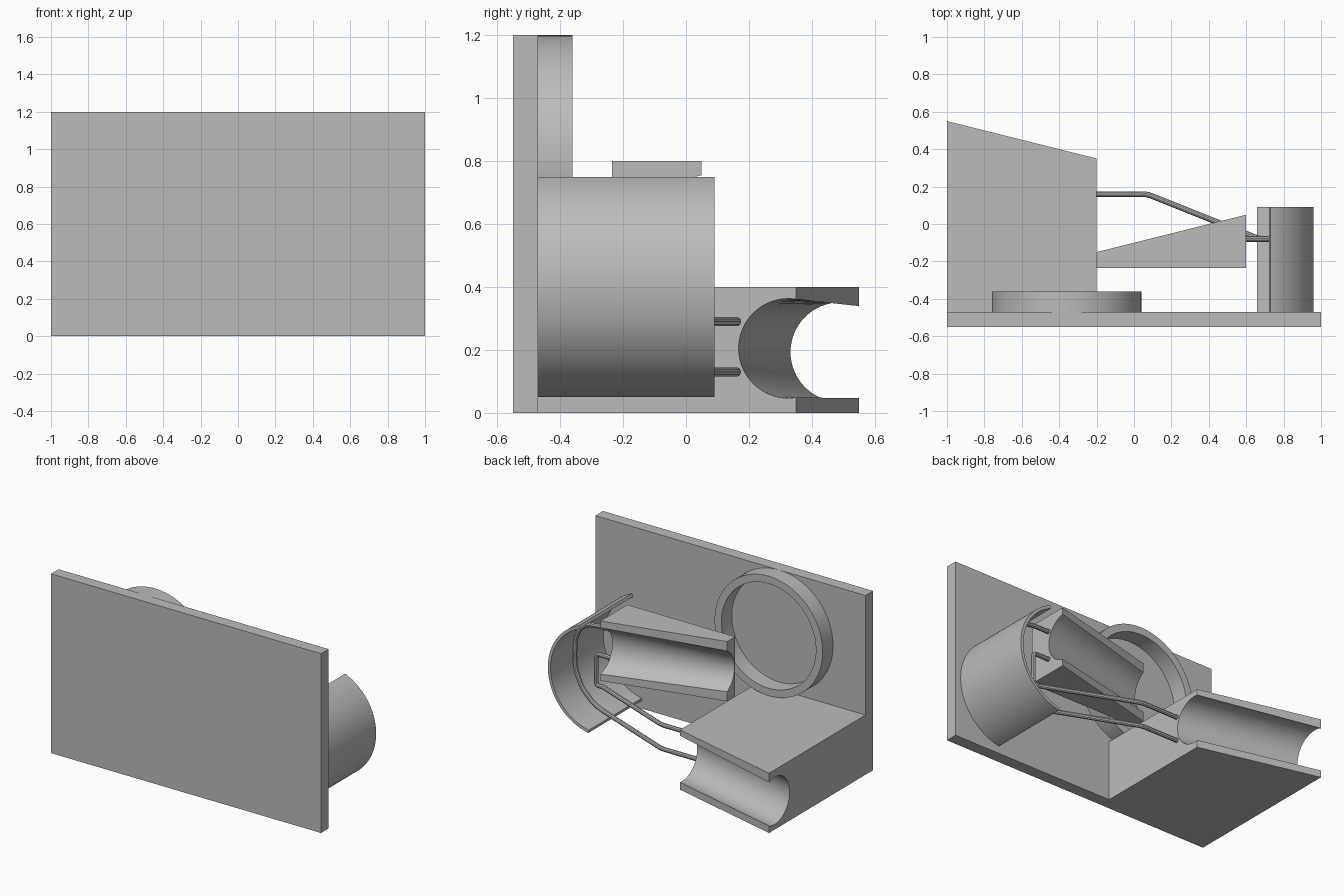
import bpy
import bmesh
from math import sin, cos, acos, atan2, pi
from mathutils import Vector

if "Cube" in bpy.data.objects:
    bpy.data.objects.remove(bpy.data.objects["Cube"])

GREY = (0.5, 0.5, 0.5, 1)
grey = bpy.data.materials.new("plain grey")
grey.use_nodes = True
grey.diffuse_color = GREY
grey.node_tree.nodes["Principled BSDF"].inputs["Base Color"].default_value = GREY


def finish(obj):
    obj.data.materials.append(grey)
    bpy.ops.object.select_all(action="DESELECT")
    obj.select_set(True)
    bpy.context.view_layer.objects.active = obj
    bpy.ops.object.shade_smooth_by_angle()


def loft(name, start, end, ring=False):
    """Join two matching outlines; each is a list of 3D points."""
    bm = bmesh.new()
    a = [bm.verts.new(p) for p in start]
    b = [bm.verts.new(p) for p in end]
    n = len(a)
    for i in range(n):
        j = (i + 1) % n
        bm.faces.new((a[i], a[j], b[j], b[i]))
    if ring:
        # caps of a band are strips between outer and inner outline
        for s in (a, b):
            for i in range(n // 2 - 1):
                bm.faces.new((s[i], s[i + 1], s[n - 2 - i], s[n - 1 - i]))
    else:
        bm.faces.new(a)
        bm.faces.new(b)
    bmesh.ops.recalc_face_normals(bm, faces=bm.faces)
    mesh = bpy.data.meshes.new(name)
    bm.to_mesh(mesh)
    bm.free()
    obj = bpy.data.objects.new(name, mesh)
    bpy.context.collection.objects.link(obj)
    finish(obj)
    return obj


def grooved(x, front, back, low, high, yc, zc, r, steps=40):
    """Rectangular section at x with a round bite out of its back edge."""
    half = acos((yc - back) / r)
    pts = [(x, back, low), (x, front, low), (x, front, high), (x, back, high)]
    for i in range(steps + 1):
        t = half - 2 * half * i / steps
        pts.append((x, yc - r * cos(t), zc + r * sin(t)))
    return pts


def wire(name, points, radius=0.015):
    curve = bpy.data.curves.new(name, "CURVE")
    curve.dimensions = "3D"
    curve.bevel_depth = radius
    curve.bevel_resolution = 3
    curve.use_fill_caps = True
    # round every corner with a short quadratic bend
    pts = [Vector(p) for p in points]
    path = [pts[0]]
    for p, q, s in zip(pts, pts[1:], pts[2:]):
        cut = min(0.03, (p - q).length * 0.4, (s - q).length * 0.4)
        u = q + (p - q).normalized() * cut
        v = q + (s - q).normalized() * cut
        for i in range(6):
            t = i / 5
            path.append(u * (1 - t) ** 2 + q * 2 * t * (1 - t) + v * t * t)
    path.append(pts[-1])
    spline = curve.splines.new("POLY")
    spline.points.add(len(path) - 1)
    for sp, p in zip(spline.points, path):
        sp.co = (*p, 1)
    obj = bpy.data.objects.new(name, curve)
    bpy.context.collection.objects.link(obj)
    bpy.ops.object.select_all(action="DESELECT")
    obj.select_set(True)
    bpy.context.view_layer.objects.active = obj
    bpy.ops.object.convert(target="MESH")
    finish(bpy.context.object)


def band(name, cx, cz, outer, inner, a0, a1, y0, y1, steps):
    """Curved strip around a y axis between two angles."""
    angles = [a0 + (a1 - a0) * i / steps for i in range(steps + 1)]
    flat = [(cx + outer * cos(a), cz + outer * sin(a)) for a in angles]
    flat += [(cx + inner * cos(a), cz + inner * sin(a)) for a in reversed(angles)]
    return loft(name, [(x, y0, z) for x, z in flat], [(x, y1, z) for x, z in flat], True)


# Front plate
FRONT, WALL = -0.55, -0.47
corners = [(-1, 0), (1, 0), (1, 1.2), (-1, 1.2)]
loft("front_plate", [(x, FRONT, z) for x, z in corners],
     [(x, WALL, z) for x, z in corners])

# Round rim on the back of the plate
rim = band("round_rim", -0.36, 0.8, 0.4, 0.35, 0, 2 * pi, WALL, -0.36, 96)
bm = bmesh.new()
bm.from_mesh(rim.data)
bmesh.ops.remove_doubles(bm, verts=bm.verts, dist=0.0001)
seam = [f for f in bm.faces if all(abs(v.co.z - 0.8) < 0.001 for v in f.verts)]
bmesh.ops.delete(bm, geom=seam, context="FACES_ONLY")
bmesh.ops.recalc_face_normals(bm, faces=bm.faces)
bm.to_mesh(rim.data)
bm.free()

# Lower block with a slanted, grooved back
loft("lower_block",
     grooved(-1, WALL, 0.55, 0, 0.4, 0.49, 0.193, 0.158),
     grooved(-0.2, WALL, 0.35, 0, 0.4, 0.325, 0.205, 0.158))

# Floating wedge with a matching groove
loft("upper_wedge",
     grooved(-0.2, -0.235, -0.15, 0.4, 0.8, -0.07, 0.6, 0.158),
     grooved(0.6, -0.235, 0.05, 0.4, 0.8, 0.08, 0.6, 0.158))

# Thin curved shell
CX, CZ = 0.594, 0.41
band("curved_shell", CX, CZ, 0.366, 0.346,
     atan2(0.05 - CZ, 0.66 - CX), atan2(0.75 - CZ, 0.73 - CX), WALL, 0.09, 48)

# Bent wires linking block and wedge
Y = -0.08
wire("outer_wire", [
    (-0.21, 0.16, 0.13), (0.07, 0.16, 0.13), (0.67, Y, 0.13), (0.74, Y, 0.16),
    (0.83, Y, 0.25), (0.875, Y, 0.36), (0.88, Y, 0.45), (0.875, Y, 0.56),
    (0.84, Y, 0.64), (0.78, Y, 0.68), (0.7, Y, 0.69), (0.59, Y, 0.69)])
wire("inner_wire", [
    (-0.21, 0.16, 0.29), (0.07, 0.16, 0.29), (0.67, Y, 0.29),
    (0.72, Y, 0.29), (0.72, Y, 0.5), (0.59, Y, 0.5)])
